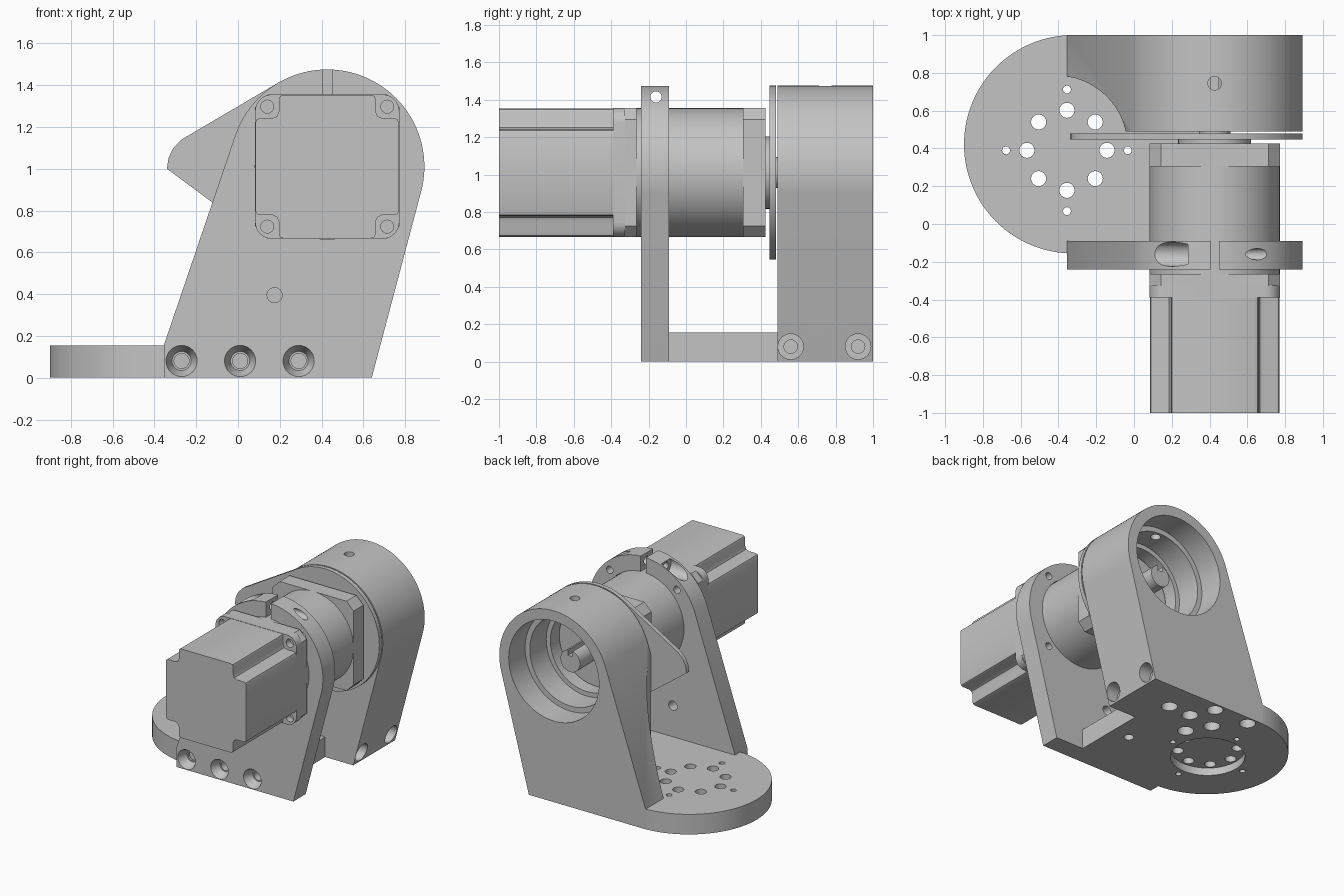
import bpy, bmesh, math
from mathutils import Vector
from mathutils.geometry import convex_hull_2d

if "Cube" in bpy.data.objects:
    bpy.data.objects.remove(bpy.data.objects["Cube"])

grey = bpy.data.materials.new("machined grey")
grey.use_nodes = True
COLOUR = (0.55, 0.55, 0.55, 1)
grey.diffuse_color = COLOUR
grey.node_tree.nodes["Principled BSDF"].inputs["Base Color"].default_value = COLOUR

CX, CZ = 0.427, 1.01           # motor axis
R_OUT, R_BODY = 0.465, 0.345   # bracket head and motor half width
BOLT = 0.287                   # corner bolt offset from the axis


def circle(u, v, r, n=64):
    return [(u + r * math.cos(2 * math.pi * i / n), v + r * math.sin(2 * math.pi * i / n)) for i in range(n)]


def hull(points):
    return [points[i] for i in convex_hull_2d([Vector(p) for p in points])]


def prism(name, points, a, b, axis, taper=1.0):
    """Extrude a 2D outline from a to b along an axis, scaling the far end by taper."""
    place = {"x": lambda u, v: (a, u, v), "y": lambda u, v: (u, a, v), "z": lambda u, v: (u, v, a)}[axis]
    bm = bmesh.new()
    face = bm.faces.new([bm.verts.new(place(u, v)) for u, v in points])
    middle = face.calc_center_median()
    ext = bmesh.ops.extrude_face_region(bm, geom=[face])
    step = Vector([b - a if k == axis else 0 for k in "xyz"])
    for v in [g for g in ext["geom"] if isinstance(g, bmesh.types.BMVert)]:
        v.co = middle + (v.co - middle) * taper + step
    bmesh.ops.recalc_face_normals(bm, faces=bm.faces[:])
    mesh = bpy.data.meshes.new(name)
    bm.to_mesh(mesh)
    bm.free()
    mesh.materials.append(grey)
    ob = bpy.data.objects.new(name, mesh)
    bpy.context.collection.objects.link(ob)
    return ob


def combine(ob, tool, operation):
    """Apply a boolean with a helper part, then drop the helper."""
    tool.hide_render = True
    mod = ob.modifiers.new("combine", "BOOLEAN")
    mod.operation, mod.solver, mod.object = operation, "EXACT", tool
    bpy.context.view_layer.objects.active = ob
    bpy.ops.object.modifier_apply(modifier=mod.name)
    bpy.data.objects.remove(tool)


def cut(ob, points, a, b, axis, taper=1.0):
    combine(ob, prism("cutter", points, a, b, axis, taper), "DIFFERENCE")


def drill(ob, u, v, r, a, b, axis, n=24, taper=1.0):
    cut(ob, circle(u, v, r, n), a, b, axis, taper)


def rect(u0, v0, u1, v1):
    return [(u0, v0), (u1, v0), (u1, v1), (u0, v1)]


def square(half, corner, steps):
    """Square about the motor axis with chamfered (1 step) or rounded corners."""
    pts, h = [], half - corner
    for k, (sx, sz) in enumerate([(1, 1), (-1, 1), (-1, -1), (1, -1)]):
        for i in range(steps + 1):
            t = math.pi / 2 * (k + i / steps)
            pts.append((CX + sx * h + corner * math.cos(t), CZ + sz * h + corner * math.sin(t)))
    return pts


# Bracket outline: round head tapering down to a straight foot
outline = hull(circle(CX, CZ, R_OUT, 128) + [(-0.355, 0), (-0.355, 0.155), (0.64, 0)])
corners = [(CX + sx * BOLT, CZ + sz * BOLT) for sx in (-1, 1) for sz in (-1, 1)]

# Front bracket: split clamp around the gearbox
front = prism("front_clamp_bracket", outline, -0.24, -0.09, "y")
drill(front, CX, CZ, R_BODY + 0.002, -0.5, 0.2, "y", 96)
cut(front, rect(0.405, 1.2, 0.449, 1.6), -0.5, 0.2, "y")
drill(front, -0.16, 1.415, 0.03, -0.2, 1.2, "x")
drill(front, -0.16, 1.415, 0.065, -0.2, 0.285, "x")
drill(front, 0.175, 0.395, 0.036, -0.5, 0.2, "y")
for x, z in corners:
    drill(front, x, z, 0.028, -0.5, 0.2, "y")
for x in (-0.27, 0.01, 0.29):
    drill(front, x, 0.08, 0.083, -0.26, -0.17, "y", 32, taper=0.55)
    drill(front, x, 0.08, 0.036, -0.5, -0.11, "y")

# Rear bracket: deep housing with a stepped bore
rear = prism("rear_housing_bracket", outline, 0.49, 1.0, "y")
for r, y0 in ((0.385, 0.8), (0.345, 0.6), (0.31, 0.3)):
    drill(rear, CX, CZ, r, y0, 1.2, "y", 96)
drill(rear, 0.427, 0.745, 0.036, 1.2, 1.7, "z")
cut(rear, circle(-0.41, 0.41, 0.375, 96), 0.155, 1.3, "z")
for y in (0.56, 0.92):
    drill(rear, y, 0.08, 0.068, 0.57, 1.0, "x", 32)
    drill(rear, y, 0.08, 0.036, 0.3, 1.0, "x")

# Base: round turntable plate running into a straight web between the brackets
base = prism("base_plate", hull(circle(-0.322, 0.422, 0.578, 128) + rect(-0.3, -0.09, 0.1, 0.5)), 0, 0.155, "z")
combine(base, prism("base_web", rect(-0.1, -0.1, 0.40, 0.5), 0, 0.155, "z"), "UNION")
HX, HY = -0.355, 0.39
for part in (base, rear):
    drill(part, HX, HY, 0.265, -0.1, 0.06, "z", 64)
    for x, y in ((0.31, 0.76), (0.12, 0.76), (0.03, 0.93), (0.0, 0.57), (-0.1, 0.74), (-0.27, 0.93)):
        drill(part, x, y, 0.058, -0.1, 0.08, "z")
    for i in range(8):
        t = math.pi / 4 * i
        drill(part, HX + 0.212 * math.cos(t), HY + 0.212 * math.sin(t), 0.04, -0.1, 0.3, "z")
        if i % 2 == 0:
            drill(part, HX + 0.322 * math.cos(t), HY + 0.322 * math.sin(t), 0.021, -0.1, 0.3, "z", 16)
drill(base, 0.25, 0.24, 0.036, -0.1, 0.3, "z")

# Pointer plate: disc with a rounded arm to one side
prism("pointer_plate", hull(circle(CX, CZ, R_OUT, 128) +
      [(-0.34, 1.0), (-0.333, 1.05), (-0.31, 1.1), (-0.27, 1.14)]), 0.447, 0.48, "y")

# Motor body with softened, notched corners
h, n = 0.343, 0.232
quarter = [(h, n - 0.02), (h - 0.006, n - 0.006), (h - 0.02, n), (n + 0.03, n), (n + 0.009, n + 0.009),
           (n, n + 0.03), (n, h - 0.02), (n - 0.006, h - 0.006), (n - 0.02, h)]
body = []
for sx, sz in ((1, 1), (-1, 1), (-1, -1), (1, -1)):
    body += [(CX + sx * u, CZ + sz * v) for u, v in quarter[::sx * sz]]
prism("motor_body", body, -1.0, -0.385, "y")

# Motor mounting flange with corner screw holes
flange = prism("motor_flange", square(R_BODY, 0.08, 8), -0.39, -0.325, "y")
for x, z in corners:
    drill(flange, x, z, 0.031, -0.5, -0.34, "y")

# Gearbox: chamfered end blocks, round barrel, output boss and shaft
prism("gearbox_input_block", square(R_BODY, 0.06, 1), -0.327, -0.265, "y")
prism("gearbox_barrel", circle(CX, CZ, R_BODY, 96), -0.27, 0.31, "y")
prism("gearbox_output_block", square(R_BODY, 0.06, 1), 0.305, 0.425, "y")
prism("output_boss", circle(CX, CZ, 0.193, 64), 0.42, 0.449, "y")
shaft = prism("output_shaft", circle(CX, CZ, 0.083, 48), 0.42, 0.8, "y")
cut(shaft, rect(CX - 0.02, CZ + 0.04, CX + 0.02, CZ + 0.2), 0.52, 0.9, "y")

# Smooth the round walls, keep machined edges sharp
bpy.ops.object.select_all(action="DESELECT")
for ob in bpy.context.scene.objects:
    if ob.type == "MESH":
        ob.select_set(True)
        bpy.context.view_layer.objects.active = ob
bpy.ops.object.shade_smooth_by_angle(angle=math.radians(30))
